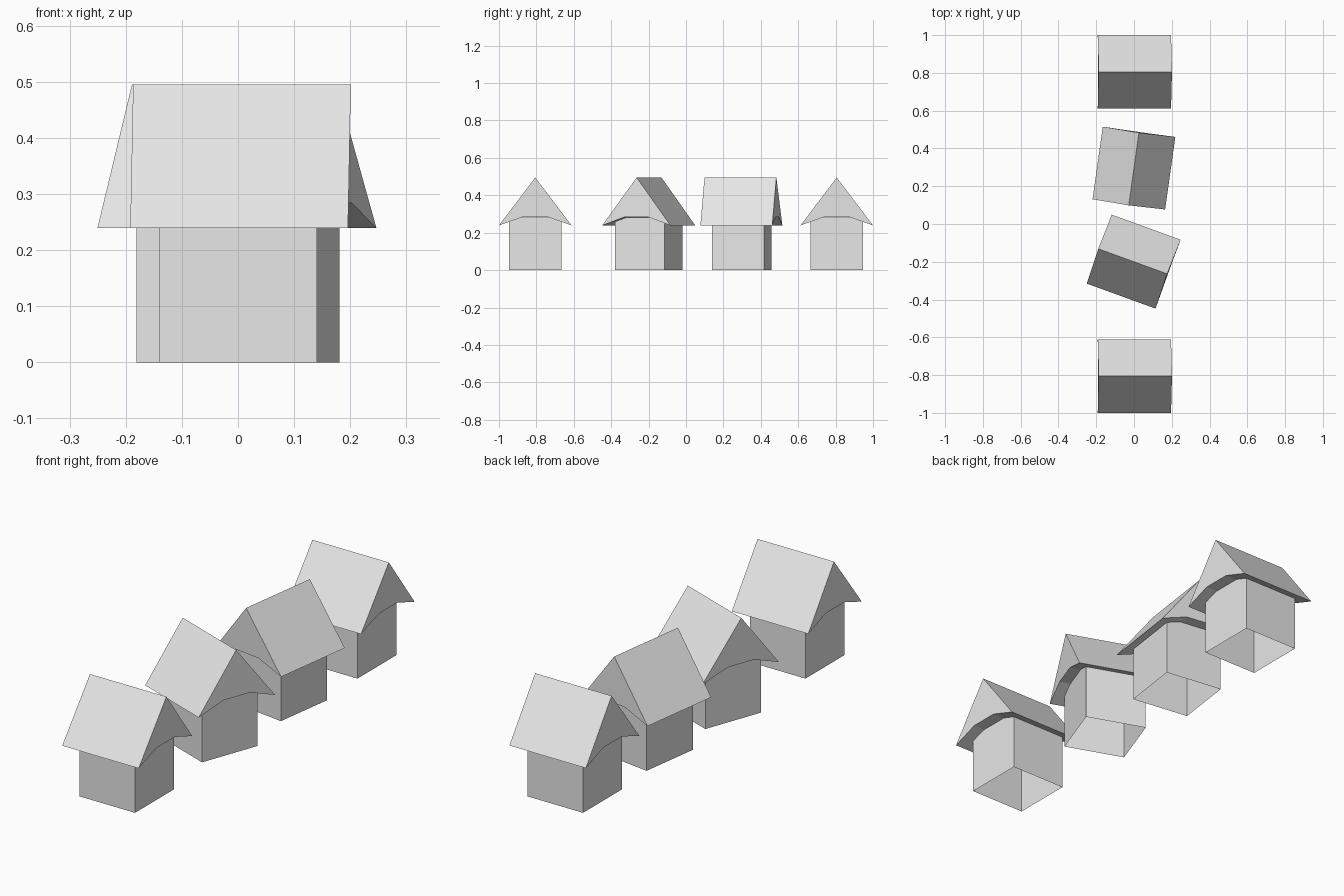
import bpy
import bmesh
from math import radians

cube = bpy.data.objects.get("Cube")
if cube:
    bpy.data.objects.remove(cube, do_unlink=True)

grey = bpy.data.materials.new("light_grey")
grey.use_nodes = True
grey.diffuse_color = (0.8, 0.8, 0.8, 1)
grey.node_tree.nodes["Principled BSDF"].inputs["Base Color"].default_value = (0.8, 0.8, 0.8, 1)


def add_object(name, bm, location, angle):
    """Turn a bmesh into a placed, flat-shaded object."""
    bmesh.ops.recalc_face_normals(bm, faces=bm.faces)
    mesh = bpy.data.meshes.new(name)
    bm.to_mesh(mesh)
    bm.free()
    mesh.materials.append(grey)
    obj = bpy.data.objects.new(name, mesh)
    obj.location = location
    obj.rotation_euler.z = radians(angle)
    bpy.context.collection.objects.link(obj)


def walls(name, location, angle):
    """Four walls with an open floor."""
    bm = bmesh.new()
    bmesh.ops.create_cube(bm, size=0.282)
    for v in bm.verts:
        v.co.z += 0.141
    floor = min(bm.faces, key=lambda f: f.calc_center_median().z)
    bmesh.ops.delete(bm, geom=[floor], context="FACES_ONLY")
    add_object(name, bm, location, angle)


def roof(name, location, angle):
    """Gabled roof with a hollowed underside, the ridge leaning slightly along x."""
    eave, ridge = 0.239, 0.495
    profile = [(-0.194, eave), (0, ridge), (0.194, eave), (0.067, 0.284), (-0.067, 0.284)]
    bm = bmesh.new()
    ends = []
    for x in (-0.194, 0.194):
        ends.append([bm.verts.new((x + 0.002 + 0.02 * (z - eave), y, z)) for y, z in profile])
        bm.faces.new(ends[-1])
    a, b = ends
    for i in range(len(profile)):
        j = (i + 1) % len(profile)
        bm.faces.new((a[i], a[j], b[j], b[i]))
    add_object(name, bm, location, angle)


# Row of houses: name, position along y, turn about z
houses = [("front", -0.806, 0), ("front_middle", -0.2, 160),
          ("back_middle", 0.298, -98), ("back", 0.806, 0)]
for label, y, angle in houses:
    walls(label + "_house_walls", (0, y, 0), angle)
    roof(label + "_house_roof", (0, y, 0), angle)
